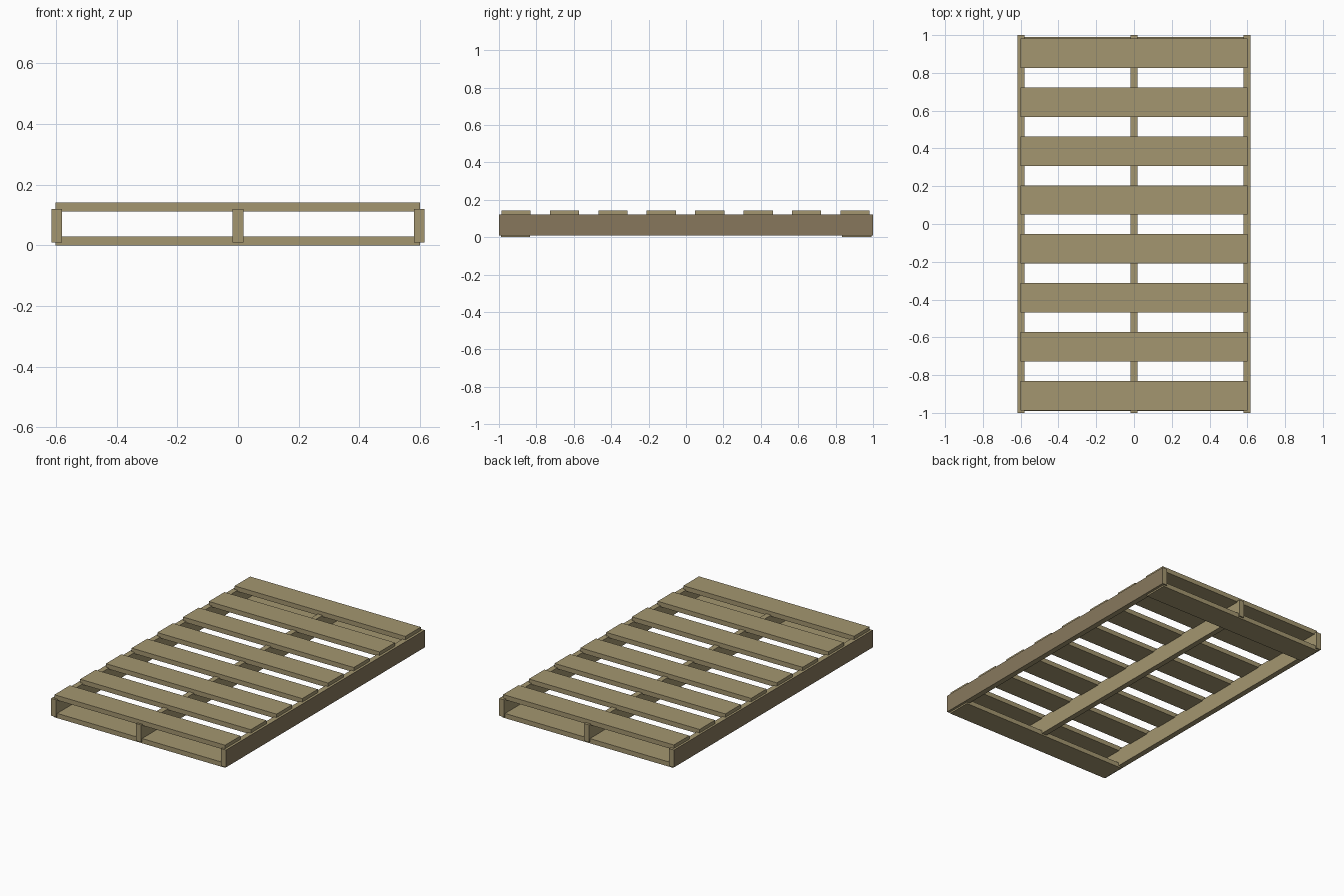
import bpy
import bmesh

if "Cube" in bpy.data.objects:
    bpy.data.objects.remove(bpy.data.objects["Cube"])


def material(name, rgb):
    m = bpy.data.materials.new(name)
    m.diffuse_color = (*rgb, 1.0)
    m.use_nodes = True
    m.node_tree.nodes["Principled BSDF"].inputs["Base Color"].default_value = m.diffuse_color
    return m


wood = material("wood", (0.37, 0.305, 0.16))
dark_wood = material("dark_wood", (0.245, 0.187, 0.108))


def box(name, x, y, z, outer_side=0):
    """Box from (min, max) ranges; outer_side = +1/-1 darkens that x face."""
    bm = bmesh.new()
    bmesh.ops.create_cube(bm, size=1.0)
    for v in bm.verts:
        v.co = [r[0] if c < 0 else r[1] for c, r in zip(v.co, (x, y, z))]
    bm.normal_update()
    for f in bm.faces:
        if outer_side and f.normal.x * outer_side > 0.9:
            f.material_index = 1
    mesh = bpy.data.meshes.new(name)
    bm.to_mesh(mesh)
    bm.free()
    mesh.materials.append(wood)
    mesh.materials.append(dark_wood)
    obj = bpy.data.objects.new(name, mesh)
    bpy.context.collection.objects.link(obj)
    return obj


# Three upright stringers running the full length, weathered on the outside
for name, side in (("left_stringer", -1), ("centre_stringer", 0), ("right_stringer", 1)):
    cx = side * 0.598
    box(name, (cx - 0.0175, cx + 0.0175), (-1.0, 1.0), (0.01, 0.12), side)

# Eight evenly spaced deck slats on top
for i in range(8):
    cy = -0.909 + i * 0.259
    box(f"deck_slat_{i + 1}", (-0.602, 0.6), (cy - 0.078, cy + 0.078), (0.112, 0.142))

# Two boards underneath, one at each end
for name, cy in (("front_bottom_board", -0.912), ("back_bottom_board", 0.913)):
    box(name, (-0.602, 0.6), (cy - 0.078, cy + 0.078), (0.0, 0.03))
